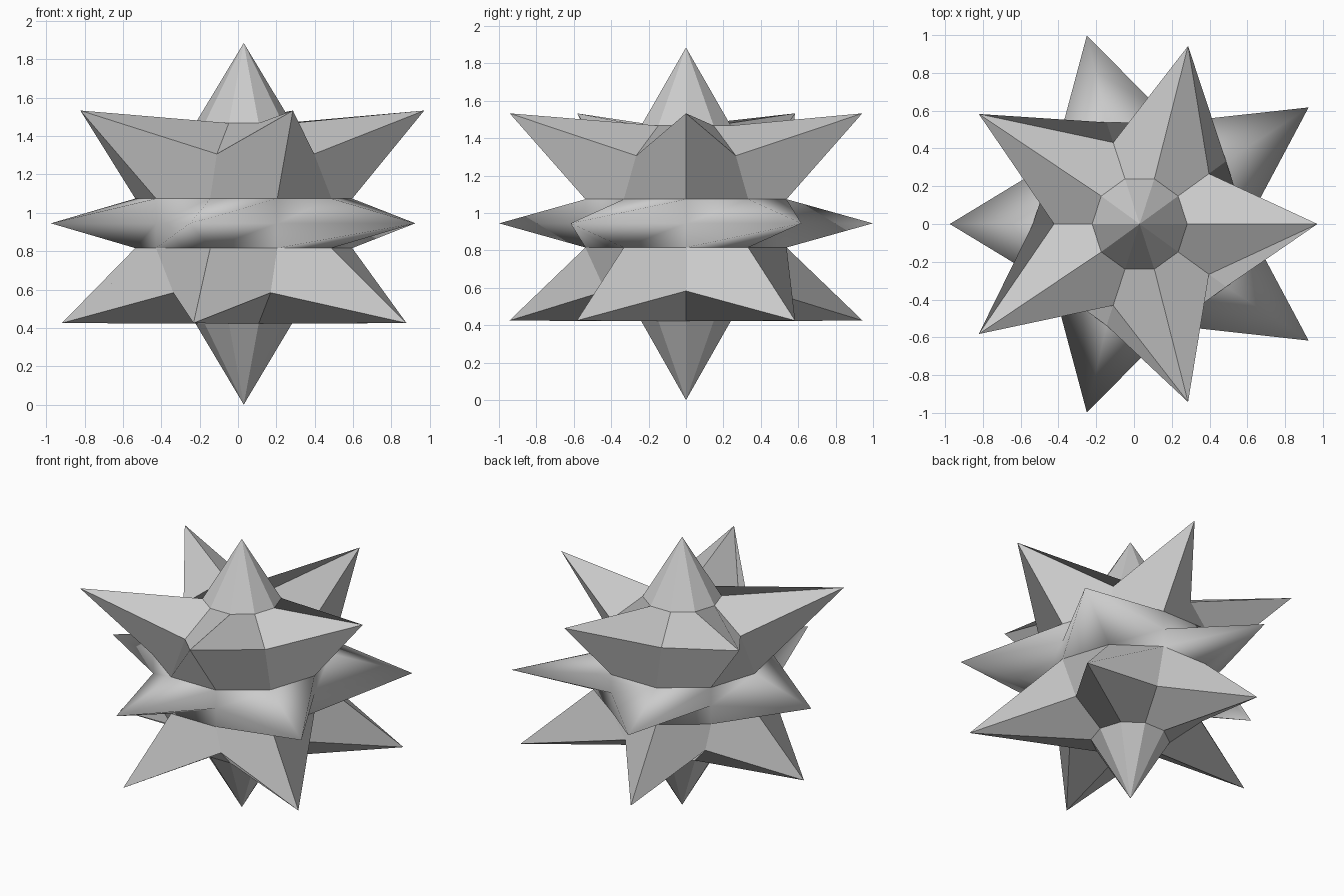
import bpy, bmesh
from math import sin, cos, pi

if "Cube" in bpy.data.objects:
    bpy.data.objects.remove(bpy.data.objects["Cube"])

CX, CZ, R, N = 0.03, 0.945, 0.58, 10   # core sphere: ten sides, seven bands
bm = bmesh.new()


def ring(r, z, tip=None, parity=0):
    """Ring of ten points; every other one may be pulled out to a spike (centre x, radius, z)."""
    verts = []
    for i in range(N):
        a = 2 * pi * i / N
        c, rr, zz = tip if tip and i % 2 == parity else (CX, r, z)
        verts.append(bm.verts.new((c + rr * cos(a), rr * sin(a), zz)))
    return verts


def sphere_ring(k, tip=None, parity=0):
    p = pi * k / 7
    return ring(R * sin(p), CZ + R * cos(p), tip, parity)


# rings from bottom to top: lower spikes, belt spikes, upper spikes
rings = [
    sphere_ring(6),
    sphere_ring(5, (0.075, 0.993, 0.425), 1),
    sphere_ring(4),
    ring(R * sin(pi * 3 / 7), CZ, (0.075, 1.05, CZ), 1),
    sphere_ring(3),
    sphere_ring(2, (-0.02, 0.991, 1.533), 0),
    sphere_ring(1),
]

# skin between rings; the belt is triangulated and smooth
for k, (lo, up) in enumerate(zip(rings, rings[1:])):
    for i in range(N):
        j = (i + 1) % N
        if k in (2, 3):
            for tri in ((lo[i], lo[j], up[j]), (lo[i], up[j], up[i])):
                bm.faces.new(tri).smooth = True
        else:
            bm.faces.new((lo[i], lo[j], up[j], up[i]))

# top and bottom points
bottom = bm.verts.new((CX, 0, 0))
top = bm.verts.new((CX, 0, 1.885))
for i in range(N):
    j = (i + 1) % N
    bm.faces.new((bottom, rings[0][j], rings[0][i]))
    bm.faces.new((rings[-1][i], rings[-1][j], top))

bmesh.ops.recalc_face_normals(bm, faces=bm.faces[:])
mesh = bpy.data.meshes.new("spiky_star")
bm.to_mesh(mesh)
bm.free()
bpy.context.collection.objects.link(bpy.data.objects.new("spiky_star", mesh))
